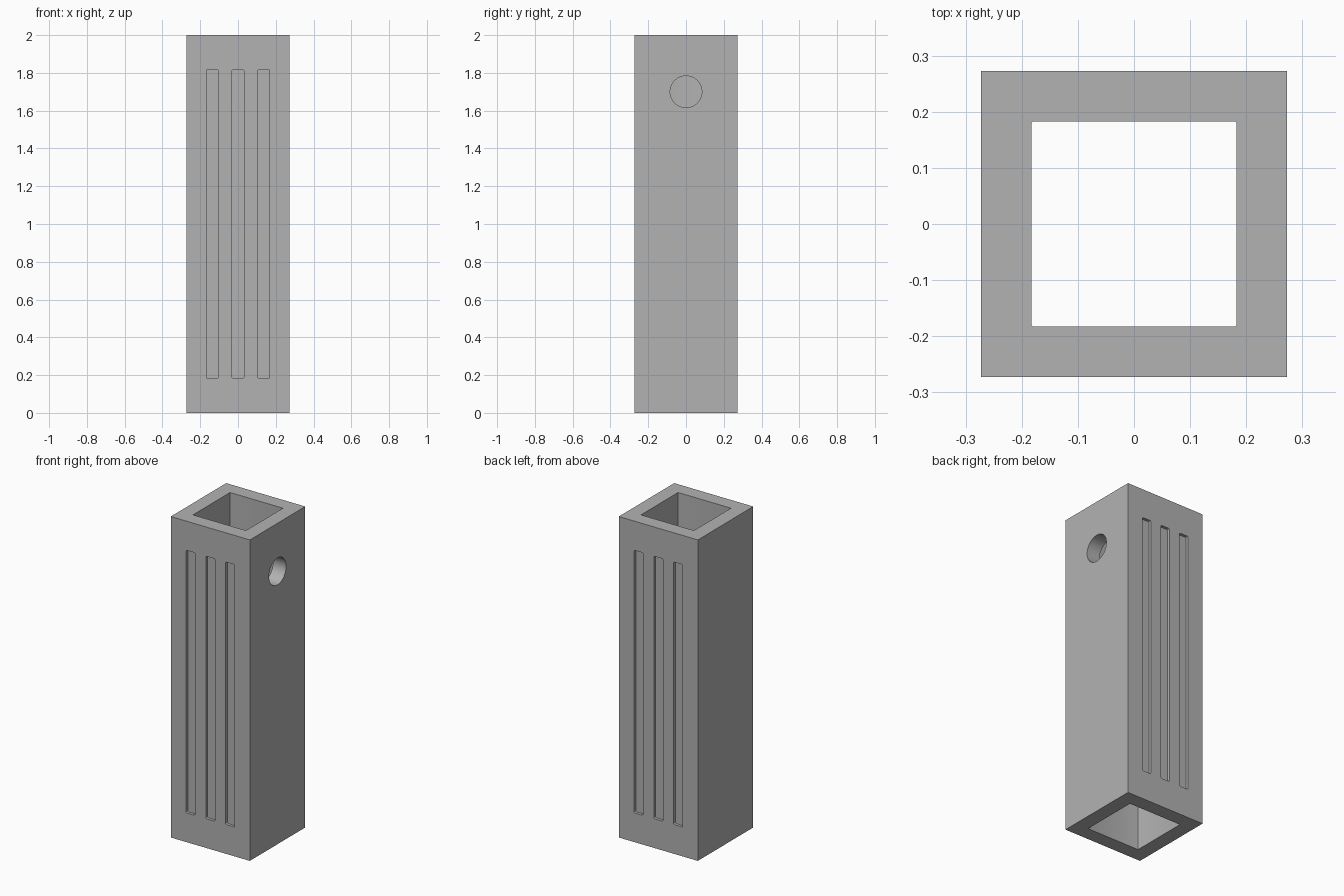
import bpy
import math

if "Cube" in bpy.data.objects:
    bpy.data.objects.remove(bpy.data.objects["Cube"], do_unlink=True)

HEIGHT, WIDTH, BORE = 2.0, 0.545, 0.365
SLOT_W, SLOT_H, SLOT_DEPTH, SLOT_PITCH = 0.063, 1.636, 0.018, 0.136

grey = bpy.data.materials.new("plain grey")
grey.use_nodes = True
colour = (0.448, 0.448, 0.448, 1)
grey.diffuse_color = colour
grey.node_tree.nodes["Principled BSDF"].inputs["Base Color"].default_value = colour


def box(name, size, location):
    bpy.ops.mesh.primitive_cube_add(size=1, location=location)
    obj = bpy.context.object
    obj.name = name
    obj.scale = size
    bpy.ops.object.transform_apply(location=False, rotation=False, scale=True)
    obj.data.materials.append(grey)
    return obj


def round_edges(obj, axis, radius):
    # Round only the edges that run along one axis
    weights = obj.data.attributes.new("bevel_weight_edge", "FLOAT", "EDGE")
    for edge in obj.data.edges:
        a, b = (obj.data.vertices[i].co for i in edge.vertices)
        weights.data[edge.index].value = float(abs(a[axis] - b[axis]) > 0.001)
    bevel = obj.modifiers.new("round", "BEVEL")
    bevel.limit_method = "WEIGHT"
    bevel.width = radius
    bevel.segments = 4


def cut(target, cutter):
    mod = target.modifiers.new(cutter.name, "BOOLEAN")
    mod.operation = "DIFFERENCE"
    mod.solver = "EXACT"
    mod.object = cutter
    bpy.context.view_layer.objects.active = target
    bpy.ops.object.modifier_apply(modifier=mod.name)
    bpy.data.objects.remove(cutter, do_unlink=True)


# Square tube with a full-height bore
tube = box("square_tube", (WIDTH, WIDTH, HEIGHT), (0, 0, HEIGHT / 2))
bore = box("bore_cutter", (BORE, BORE, HEIGHT * 1.2), (0, 0, HEIGHT / 2))
round_edges(bore, 2, 0.003)
cut(tube, bore)

# Three shallow grooves on the front and on the back
for side in (-1, 1):
    for column in (-1, 0, 1):
        groove = box("groove_cutter", (SLOT_W, SLOT_DEPTH * 2, SLOT_H),
                     (column * SLOT_PITCH, side * WIDTH / 2, HEIGHT / 2))
        round_edges(groove, 1, 0.008)
        cut(tube, groove)

# Round hole through the +x wall
bpy.ops.mesh.primitive_cylinder_add(vertices=64, radius=0.084, depth=0.2,
                                    location=(WIDTH / 2, 0, 1.7),
                                    rotation=(0, math.pi / 2, 0))
hole = bpy.context.object
hole.name = "hole_cutter"
hole.data.materials.append(grey)
cut(tube, hole)

# Smooth hole wall, crisp box edges
bpy.ops.object.select_all(action="DESELECT")
tube.select_set(True)
bpy.context.view_layer.objects.active = tube
bpy.ops.object.shade_smooth_by_angle(angle=math.radians(30))
